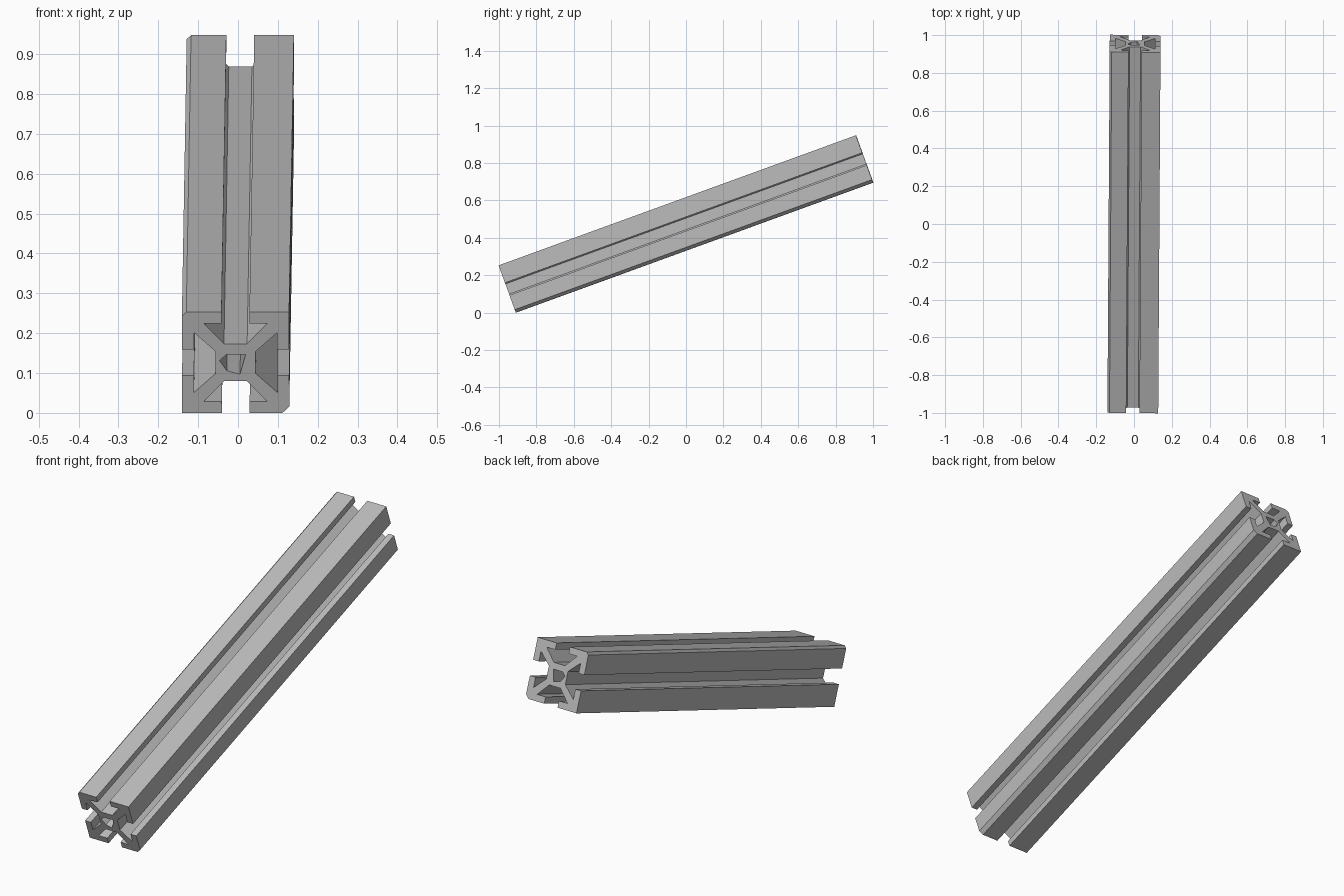
import bpy, bmesh, math
from mathutils import Matrix, Vector

cube = bpy.data.objects.get("Cube")
if cube:
    bpy.data.objects.remove(cube, do_unlink=True)

LENGTH = 2.033     # along the bar
HALF = 0.1345      # half width of the square section
SLOT = 0.035       # half width of a slot mouth
LIP = 0.03         # wall thickness beside a mouth
CAVITY = 0.08      # half width of the cavity behind the lips
FLOOR = 0.05       # distance from the axis to a slot floor
FLOOR_HALF = 0.029
TILT = math.radians(20)

aluminium = bpy.data.materials.new("grey_aluminium")
aluminium.use_nodes = True
grey = (0.5, 0.5, 0.5, 1)
aluminium.diffuse_color = grey
aluminium.node_tree.nodes["Principled BSDF"].inputs["Base Color"].default_value = grey


def section_outline():
    """One corner and one slot, turned four times around the axis."""
    inner = HALF - LIP
    half_slot = [(HALF, SLOT), (inner, SLOT), (inner, CAVITY), (FLOOR, FLOOR_HALF)]
    slot = [(x, -z) for x, z in half_slot] + half_slot[::-1]
    points = []
    for k in range(4):
        # two opposite corners are chamfered, the others are square
        cut = (0.017, 0, 0.011, 0)[k]
        corner = [(HALF - cut, -HALF), (HALF, -HALF + cut)] if cut else [(HALF, -HALF)]
        turn = Matrix.Rotation(k * math.pi / 2, 2)
        points += [turn @ Vector(p) for p in corner + slot]
    return points


# uneven bore through the core
bore = [(-0.04, 0.005), (-0.024, 0.021), (0.025, 0.021), (0.011, -0.031), (-0.022, -0.022)]

# fill the section between outline and bore, then extrude it along the bar
bm = bmesh.new()
edges = []
for loop in (section_outline(), bore):
    verts = [bm.verts.new((x, -LENGTH / 2, z)) for x, z in loop]
    edges += [bm.edges.new((v, verts[i - 1])) for i, v in enumerate(verts)]
bmesh.ops.triangle_fill(bm, edges=edges, use_beauty=True)
result = bmesh.ops.extrude_face_region(bm, geom=bm.faces[:], use_keep_orig=True)
far_end = [g for g in result["geom"] if isinstance(g, bmesh.types.BMVert)]
bmesh.ops.translate(bm, verts=far_end, vec=(0, LENGTH, 0))
bmesh.ops.recalc_face_normals(bm, faces=bm.faces[:])

# lean the bar back, with a slight yaw, and rest it on the ground
bm.transform(Matrix.Rotation(-0.0063, 4, "Z") @ Matrix.Rotation(TILT, 4, "X"))
lowest = min(v.co.z for v in bm.verts)
bmesh.ops.translate(bm, verts=bm.verts[:], vec=(0, 0, -lowest))

mesh = bpy.data.meshes.new("slotted_bar")
bm.to_mesh(mesh)
bm.free()
mesh.materials.append(aluminium)
bar = bpy.data.objects.new("slotted_bar", mesh)
bpy.context.collection.objects.link(bar)
